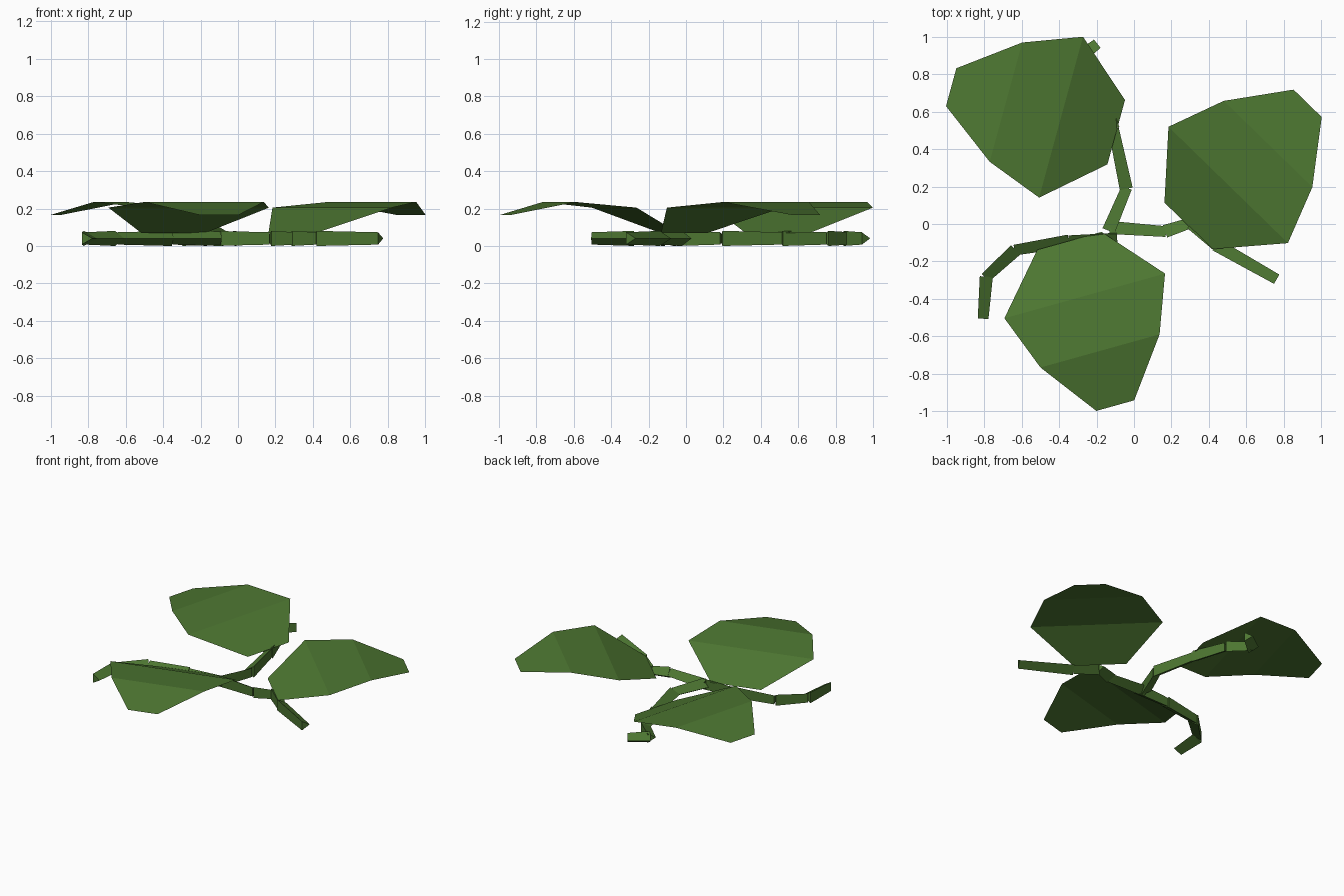
import bpy
from mathutils import Vector

if "Cube" in bpy.data.objects:
    bpy.data.objects.remove(bpy.data.objects["Cube"])

green = bpy.data.materials.new("leaf_green")
green.diffuse_color = (0.074, 0.182, 0.031, 1)
green.use_nodes = True
green.node_tree.nodes["Principled BSDF"].inputs["Base Color"].default_value = green.diffuse_color


def add_mesh(name, verts, faces):
    mesh = bpy.data.meshes.new(name)
    mesh.from_pydata(verts, [], faces)
    mesh.materials.append(green)
    mesh.update()
    obj = bpy.data.objects.new(name, mesh)
    bpy.context.collection.objects.link(obj)
    return obj


# leaf: distance along axis, half width, height
PROFILE = [(0, 0.178, 0.07), (0.305, 0.445, 0.205),
           (0.61, 0.33, 0.235), (0.913, 0.105, 0.165)]


def add_leaf(name, base, tip):
    base = Vector((*base, 0))
    d = (Vector((*tip, 0)) - base).normalized()
    side = Vector((-d.y, d.x, 0))
    verts = []
    for along, half, z in PROFILE:
        for s in (-1, 1):
            verts.append(base + d * along + side * half * s + Vector((0, 0, z)))
    faces = [(2 * i, 2 * i + 2, 2 * i + 3, 2 * i + 1) for i in range(3)]
    add_mesh(name, verts, faces)


# stem: chain of slightly tapered triangular prisms, one edge facing left
def add_stem(name, path, z=0.0405, r0=0.0465, r1=0.038):
    verts, faces = [], []
    for a, b in zip(path, path[1:]):
        a, b = Vector((*a, z)), Vector((*b, z))
        d = (b - a).normalized()
        left = Vector((-d.y, d.x, 0))
        n = len(verts)
        for p, r in ((a, r0), (b, r1)):
            verts.append(p + left * r)
            for s in (-1, 1):
                verts.append(p - left * r * 0.5 + Vector((0, 0, s * r * 0.866)))
        for i in range(3):
            j = (i + 1) % 3
            faces.append((n + i, n + j, n + 3 + j, n + 3 + i))
        faces += [(n + 2, n + 1, n), (n + 3, n + 4, n + 5)]
    add_mesh(name, verts, faces)


add_leaf("front_leaf", (-0.345, -0.09), (-0.10, -0.97))
add_leaf("right_leaf", (0.29, -0.01), (0.925, 0.642))
add_leaf("back_leaf", (-0.095, 0.49), (-0.975, 0.73))

add_stem("right_stem", [(-0.13, -0.03), (0.17, -0.05), (0.30, -0.005),
                        (0.43, -0.12), (0.757, -0.303)])
add_stem("back_stem", [(-0.125, -0.04), (-0.03, 0.19), (-0.10, 0.51),
                       (-0.18, 0.745), (-0.31, 0.86), (-0.19, 0.955)])
add_stem("left_stem", [(-0.09, -0.07), (-0.35, -0.08), (-0.64, -0.13),
                       (-0.80, -0.28), (-0.815, -0.505)])
